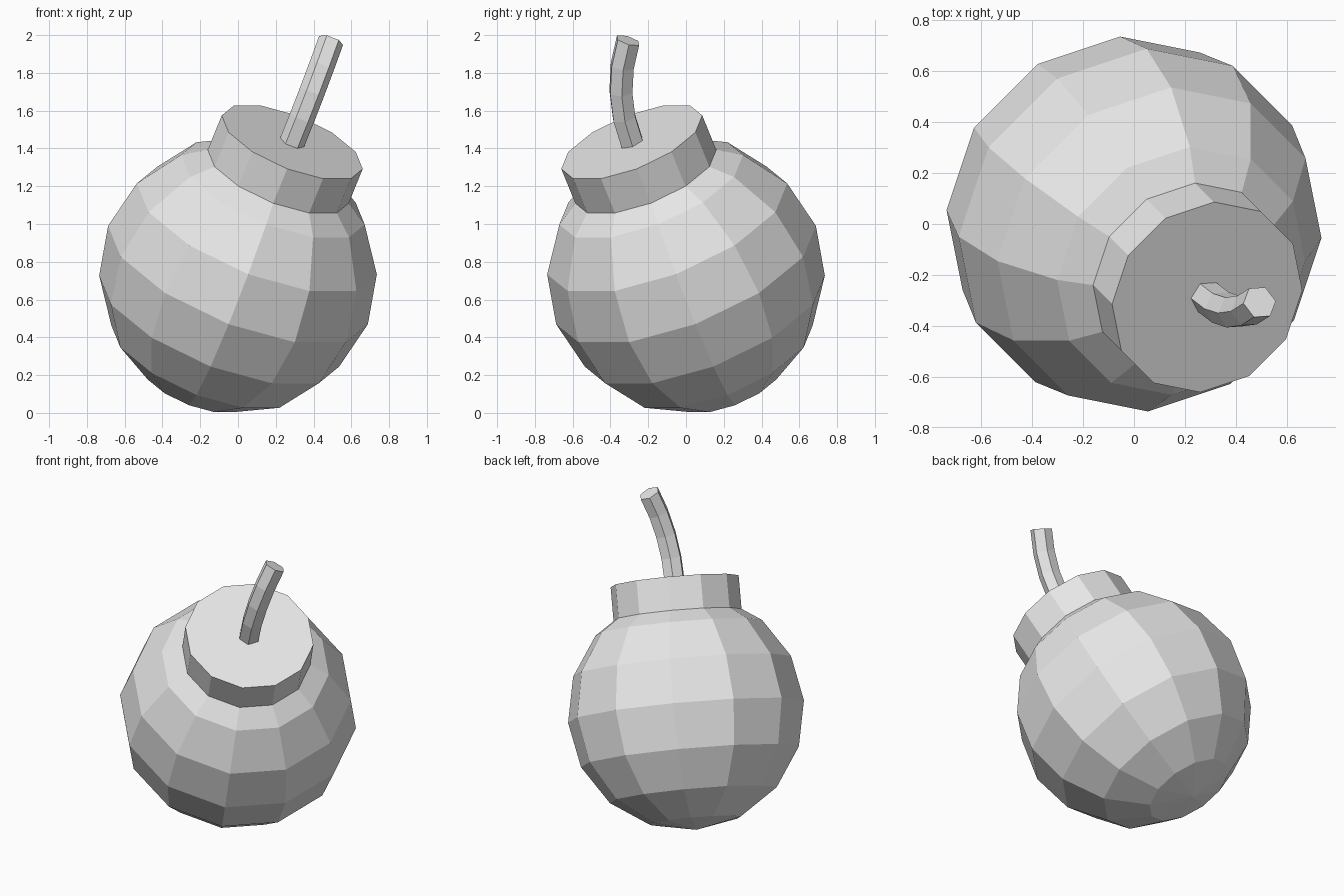
import bpy
import bmesh
from math import radians, sin, cos, pi
from mathutils import Matrix, Vector

if "Cube" in bpy.data.objects:
    bpy.data.objects.remove(bpy.data.objects["Cube"], do_unlink=True)

RADIUS = 0.737
SIDES = 12
CAP_RADIUS, CAP_BOTTOM, CAP_TOP = 0.40, 0.58, 0.812

# Whole model leans toward the front left corner
LEAN = (Matrix.Translation((0, 0, 0.73)) @ Matrix.Rotation(radians(-45), 4, "Z")
        @ Matrix.Rotation(radians(30), 4, "Y") @ Matrix.Rotation(radians(15), 4, "Z"))

grey = bpy.data.materials.new("light_grey")
grey.use_nodes = True
grey.diffuse_color = (0.8, 0.8, 0.8, 1)
grey.node_tree.nodes["Principled BSDF"].inputs["Base Color"].default_value = (0.8, 0.8, 0.8, 1)


def finish(name, bm):
    """Turn a bmesh into a leaning, flat shaded object."""
    bmesh.ops.recalc_face_normals(bm, faces=bm.faces)
    mesh = bpy.data.meshes.new(name)
    bm.to_mesh(mesh)
    bm.free()
    mesh.materials.append(grey)
    obj = bpy.data.objects.new(name, mesh)
    obj.matrix_world = LEAN
    bpy.context.collection.objects.link(obj)


# Round body
bm = bmesh.new()
bmesh.ops.create_uvsphere(bm, u_segments=SIDES, v_segments=8, radius=RADIUS)
finish("round_body", bm)

# Short neck cap sunk into the body
bm = bmesh.new()
bmesh.ops.create_cone(bm, cap_ends=True, segments=SIDES,
                      radius1=CAP_RADIUS, radius2=CAP_RADIUS, depth=CAP_TOP - CAP_BOTTOM,
                      matrix=Matrix.Translation((0, 0, (CAP_TOP + CAP_BOTTOM) / 2)))
finish("neck_cap", bm)

# Curved six-sided fuse: hexagon rings swept along an arc
BEND_RADIUS, BEND_ANGLE, STEPS = 0.895, radians(37.6), 4
FUSE_RADIUS = 0.068
up = Vector((0, 0, 1))
bend = Vector((cos(radians(120)), sin(radians(120)), 0))
side = up.cross(bend)
bm = bmesh.new()
rings = []
for i in range(STEPS + 1):
    a = BEND_ANGLE * i / STEPS
    centre = up * (CAP_TOP + BEND_RADIUS * sin(a)) + bend * BEND_RADIUS * (1 - cos(a))
    normal = bend * cos(a) - up * sin(a)
    rings.append([bm.verts.new(centre + FUSE_RADIUS * (side * cos(k * pi / 3) + normal * sin(k * pi / 3)))
                  for k in range(6)])
for low, high in zip(rings, rings[1:]):
    for k in range(6):
        n = (k + 1) % 6
        bm.faces.new((low[k], low[n], high[n], high[k]))
bm.faces.new(rings[0])
bm.faces.new(rings[-1])
finish("fuse", bm)
